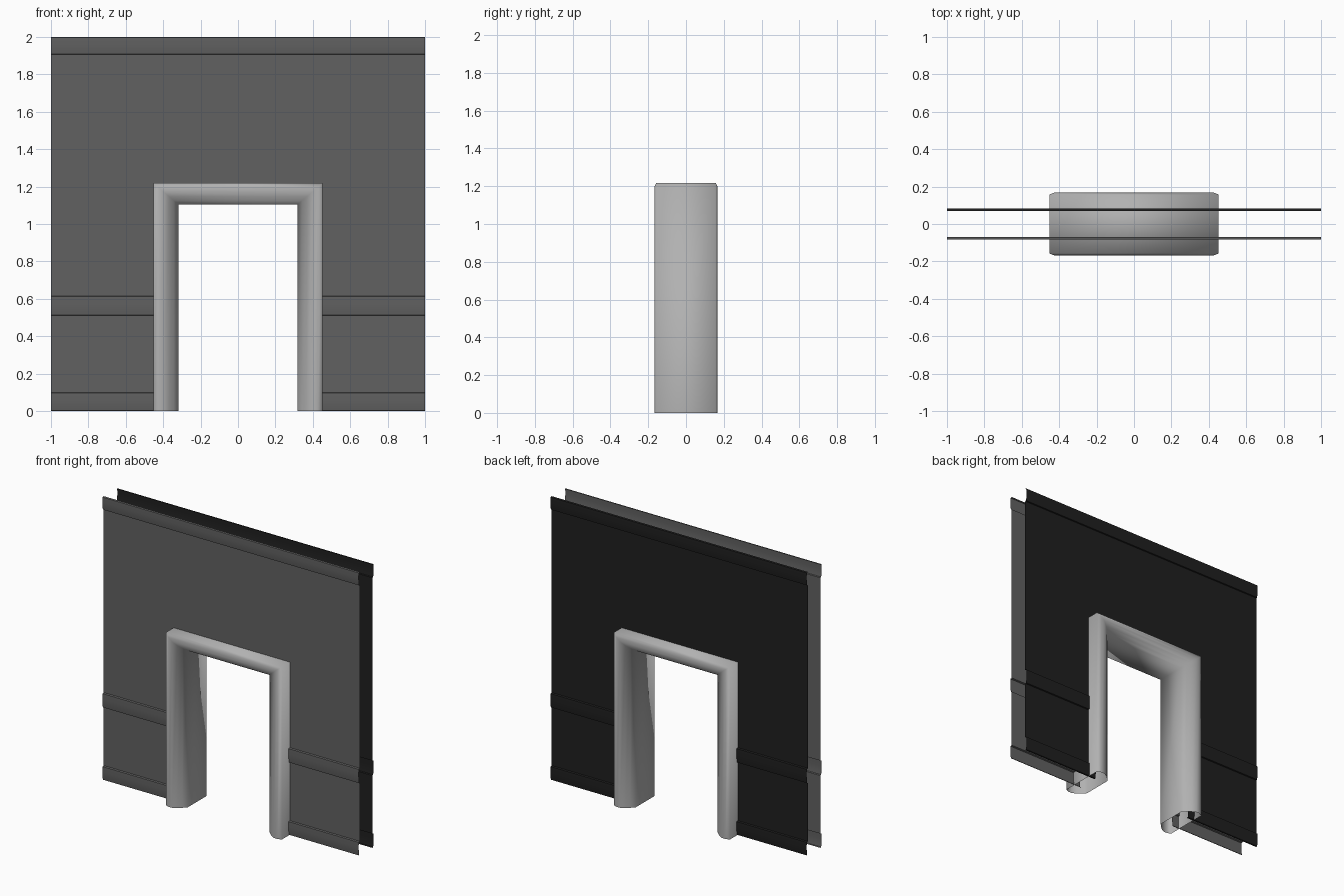
import bpy
import math

if "Cube" in bpy.data.objects:
    bpy.data.objects.remove(bpy.data.objects["Cube"])


def make_object(name, verts, faces, colour, angle):
    mesh = bpy.data.meshes.new(name)
    mesh.from_pydata(verts, [], faces)
    mesh.update()
    obj = bpy.data.objects.new(name, mesh)
    bpy.context.collection.objects.link(obj)
    mat = bpy.data.materials.new(name + "_grey")
    mat.diffuse_color = (colour, colour, colour, 1)
    mat.use_nodes = True
    mat.node_tree.nodes["Principled BSDF"].inputs["Base Color"].default_value = mat.diffuse_color
    mesh.materials.append(mat)
    bpy.ops.object.select_all(action='DESELECT')
    obj.select_set(True)
    bpy.context.view_layer.objects.active = obj
    bpy.ops.object.shade_smooth_by_angle(angle=math.radians(angle))
    return obj


# Raised moulding section: (height, distance out from the wall sheet)
def moulding(z0, z1):
    h = z1 - z0
    return [(z0, 0.0), (z0 + 0.03 * h, 0.008), (z0 + 0.3 * h, 0.012),
            (z0 + 0.6 * h, 0.013), (z0 + 0.97 * h, 0.012), (z1, 0.0)]


WALL_Y = 0.07
HOLE_X, HOLE_Z = 0.40, 1.17
lower = moulding(0.0, 0.10) + moulding(0.51, 0.615) + [(HOLE_Z, 0.0)]
upper = [(HOLE_Z, 0.0)] + moulding(1.905, 2.0)


# Thin wall sheet with mouldings and a door opening
def wall(name, side, colour):
    verts, faces = [], []
    strips = [(-1, -HOLE_X, lower), (HOLE_X, 1, lower),
              (-1, -HOLE_X, upper), (-HOLE_X, HOLE_X, upper), (HOLE_X, 1, upper)]
    for x0, x1, section in strips:
        base = len(verts)
        for z, out in section:
            y = side * (WALL_Y + out)
            verts += [(x0, y, z), (x1, y, z)]
        for i in range(len(section) - 1):
            a = base + 2 * i
            face = (a, a + 1, a + 3, a + 2)
            faces.append(face if side < 0 else face[::-1])
    make_object(name, verts, faces, colour, 32)


wall("front_wall", -1, 0.12)
wall("back_wall", 1, 0.014)

# Door frame: section (distance in from the outer edge, y), swept round the opening
half = [(0.0, 0.157), (0.025, 0.157), (0.027, 0.168), (0.055, 0.168),
        (0.085, 0.152), (0.11, 0.13), (0.134, 0.105)]
section = [(d, -y) for d, y in half] + [(d, y) for d, y in reversed(half)]
# a chamfer replaces the small outer step
section = [p for p in section if p[0] != 0.025]
OUT_X, OUT_Z, LINTEL = 0.453, 1.218, 0.113 / 0.134

verts, faces = [], []
for side, at_top in [(-1, False), (-1, True), (1, True), (1, False)]:
    for d, y in section:
        verts.append((side * (OUT_X - d), y, OUT_Z - d * LINTEL if at_top else 0.0))
n = len(section)
for s in range(3):
    for i in range(n):
        j = (i + 1) % n
        faces.append((s * n + i, s * n + j, (s + 1) * n + j, (s + 1) * n + i))
make_object("door_frame", verts, faces, 0.44, 70)
